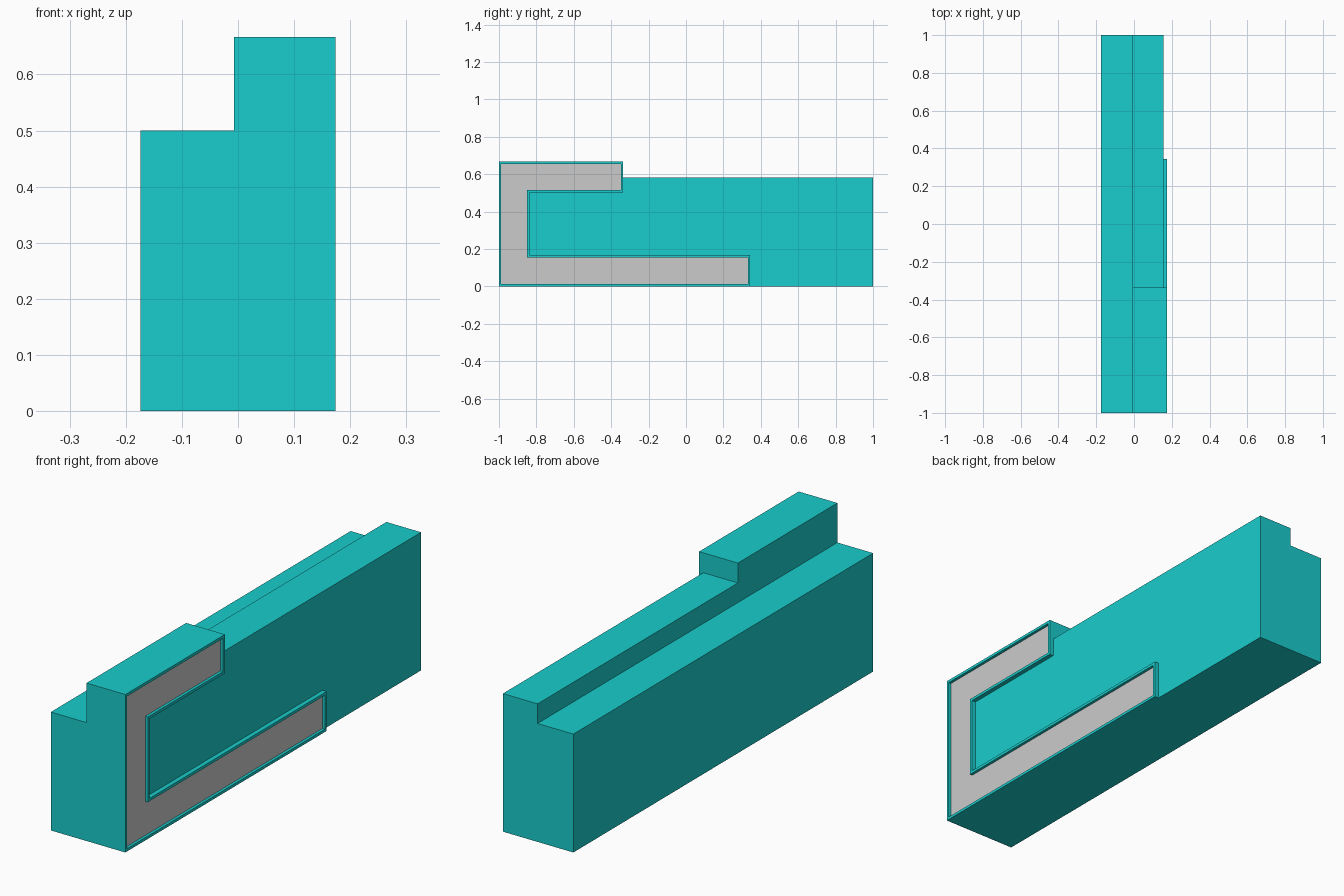
import bpy
import bmesh
from mathutils import Vector

if "Cube" in bpy.data.objects:
    bpy.data.objects.remove(bpy.data.objects["Cube"])

teal = bpy.data.materials.new("teal")
teal.diffuse_color = (0.01, 0.61, 0.61, 1)
teal.use_nodes = True
teal.node_tree.nodes["Principled BSDF"].inputs["Base Color"].default_value = teal.diffuse_color


def finish(bm, name, mat=None):
    bmesh.ops.recalc_face_normals(bm, faces=bm.faces[:])
    mesh = bpy.data.meshes.new(name)
    bm.to_mesh(mesh)
    bm.free()
    if mat:
        mesh.materials.append(mat)
    obj = bpy.data.objects.new(name, mesh)
    bpy.context.collection.objects.link(obj)
    return obj


def prism(points, direction):
    """Closed solid from a planar outline; returns bmesh and its end cap."""
    bm = bmesh.new()
    base = bm.faces.new([bm.verts.new(p) for p in points])
    out = bmesh.ops.extrude_face_region(bm, geom=[base], use_keep_orig=True)["geom"]
    bmesh.ops.translate(bm, vec=Vector(direction),
                        verts=[g for g in out if isinstance(g, bmesh.types.BMVert)])
    cap = next(g for g in out if isinstance(g, bmesh.types.BMFace))
    bmesh.ops.recalc_face_normals(bm, faces=bm.faces[:])
    return bm, cap


STEP_X, SIDE_X, RIM_X = -0.007, 0.155, 0.174
STEP_Z, BODY_Z, TOP_Z = 0.5, 0.583, 0.667
BLOCK_Y = -0.336

# Long stepped body
section = [(-0.174, 0), (SIDE_X, 0), (SIDE_X, BODY_Z),
           (STEP_X, BODY_Z), (STEP_X, STEP_Z), (-0.174, STEP_Z)]
bm, _ = prism([(x, -1, z) for x, z in section], (0, 2, 0))
finish(bm, "stepped_body", teal)

# Raised block at the front end of the upper step
outline = [(STEP_X, -1), (SIDE_X, -1), (SIDE_X, BLOCK_Y), (STEP_X, BLOCK_Y)]
bm, _ = prism([(x, y, BODY_Z) for x, y in outline], (0, 0, TOP_Z - BODY_Z))
finish(bm, "raised_block", teal)

# C-shaped raised rim with a recessed centre
c_shape = [(-1, 0), (0.343, 0), (0.343, 0.167), (-0.838, 0.167),
           (-0.838, 0.503), (BLOCK_Y, 0.503), (BLOCK_Y, TOP_Z), (-1, TOP_Z)]
bm, cap = prism([(SIDE_X, y, z) for y, z in c_shape], (RIM_X - SIDE_X, 0, 0))
bmesh.ops.inset_region(bm, faces=[cap], thickness=0.012, use_even_offset=True)
recess = bmesh.ops.extrude_face_region(bm, geom=[cap])["geom"]
if cap.is_valid:
    bmesh.ops.delete(bm, geom=[cap], context='FACES_ONLY')
floor = next(g for g in recess if isinstance(g, bmesh.types.BMFace))
bmesh.ops.translate(bm, vec=(-0.012, 0, 0), verts=floor.verts[:])
panel_points = [v.co.copy() for v in floor.verts]
bmesh.ops.delete(bm, geom=[floor], context='FACES_ONLY')
finish(bm, "recess_rim", teal)

# Grey panel filling the recess floor
bm, _ = prism(panel_points, (SIDE_X + 0.001 - panel_points[0].x, 0, 0))
finish(bm, "grey_panel")
